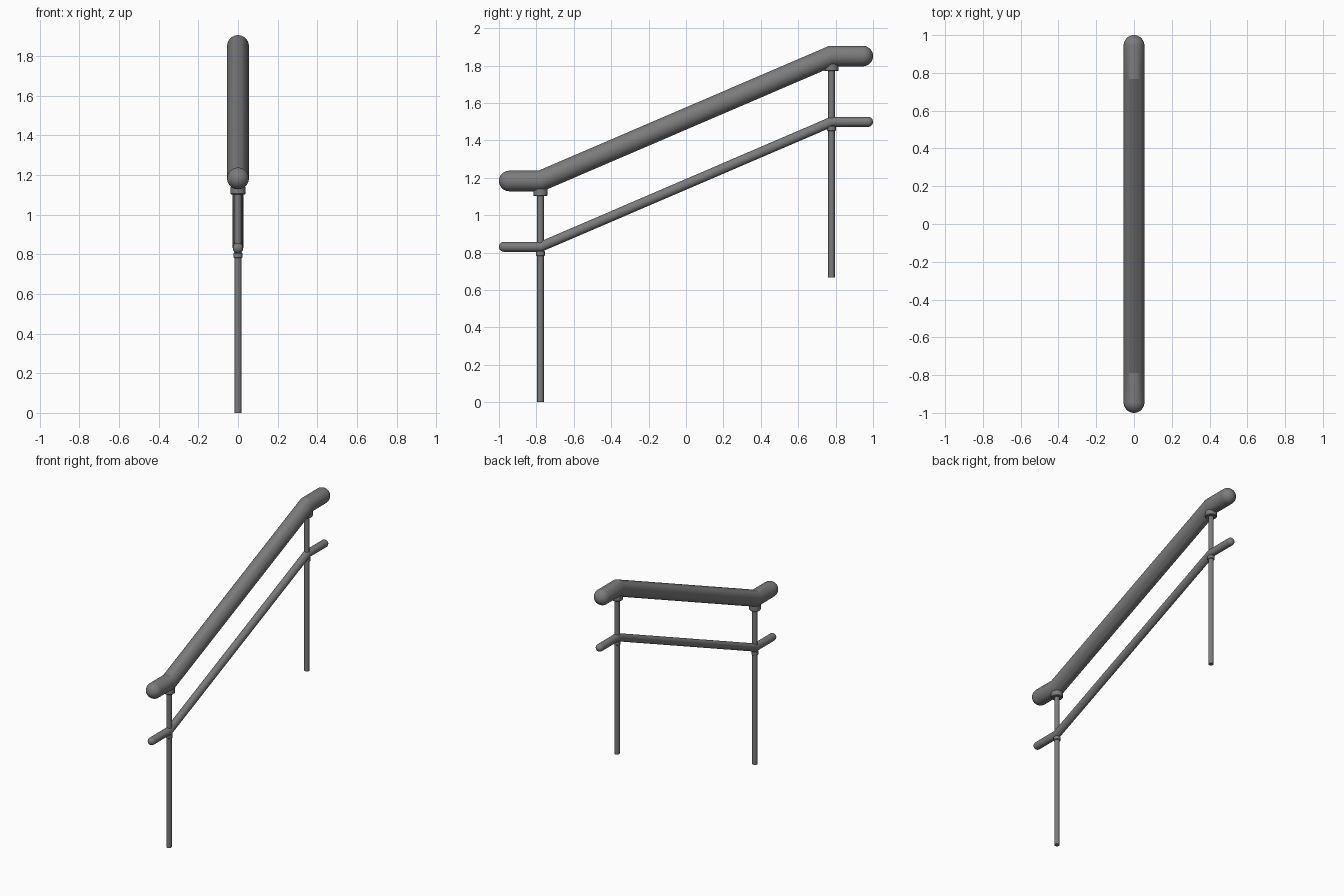
import bpy, bmesh, math
from mathutils import Vector

if "Cube" in bpy.data.objects:
    bpy.data.objects.remove(bpy.data.objects["Cube"])

BEND = 0.778      # y of the posts and rail bends
RISE = 0.668      # height gained between the posts
SIDES = 32

# Dark grey metal shared by every part
metal = bpy.data.materials.new("dark_metal")
metal.diffuse_color = (0.2, 0.2, 0.2, 1)
metal.use_nodes = True
metal.node_tree.nodes["Principled BSDF"].inputs["Base Color"].default_value = metal.diffuse_color


def finish(name, bm):
    bmesh.ops.recalc_face_normals(bm, faces=bm.faces)
    mesh = bpy.data.meshes.new(name)
    bm.to_mesh(mesh)
    bm.free()
    mesh.materials.append(metal)
    obj = bpy.data.objects.new(name, mesh)
    bpy.context.collection.objects.link(obj)
    bpy.ops.object.select_all(action='DESELECT')
    bpy.context.view_layer.objects.active = obj
    obj.select_set(True)
    bpy.ops.object.shade_smooth_by_angle(angle=math.radians(20))
    return obj


def skin(name, rings):
    """Join rings (centre, axis_u, axis_v) into a closed tube."""
    bm = bmesh.new()
    loops = []
    for c, u, v in rings:
        loops.append([bm.verts.new(c + u * math.cos(a) + v * math.sin(a))
                      for a in (2 * math.pi * i / SIDES for i in range(SIDES))])
    for a, b in zip(loops, loops[1:]):
        for i in range(SIDES):
            j = (i + 1) % SIDES
            bm.faces.new((a[i], a[j], b[j], b[i]))
    bm.faces.new(loops[0])
    bm.faces.new(loops[-1])
    return finish(name, bm)


def rail(name, z, r):
    """Mitred round rail with level, round-nosed ends."""
    half = math.atan2(RISE, 2 * BEND) / 2
    mitre = Vector((0, -math.sin(half), math.cos(half))) * (r / math.cos(half))
    X, Z = Vector((r, 0, 0)), Vector((0, 0, r))
    nose = [math.radians(a) for a in (3, 12, 24, 36, 48, 60, 72, 82, 90)]
    start = [(Vector((0, -1 + r - r * math.cos(t), z)), X * math.sin(t), Z * math.sin(t))
             for t in nose]
    bends = [(Vector((0, -BEND, z)), X, mitre),
             (Vector((0, BEND, z + RISE)), X, mitre)]
    end = [(Vector((0, -c.y, z + RISE)), u, v) for c, u, v in reversed(start)]
    skin(name, start + bends + end)


def turned(name, y, profile):
    """Vertical round part from (radius, z) pairs."""
    skin(name, [(Vector((0, y, z)), Vector((r, 0, 0)), Vector((0, r, 0)))
                for r, z in profile])


# Rails
rail("handrail", 1.183, 0.055)
rail("lower_rail", 0.831, 0.0265)

# Posts with their collars under each rail
for side, y, z in (("bottom", -BEND, 0), ("top", BEND, RISE)):
    turned(side + "_post", y, [(0.0175, z), (0.0175, z + 1.16)])
    turned(side + "_handrail_collar", y,
           [(0.034, z + 1.102), (0.038, z + 1.106), (0.038, z + 1.14)])
    turned(side + "_lower_rail_collar", y,
           [(0.020, z + 0.782), (0.023, z + 0.785), (0.023, z + 0.805), (0.020, z + 0.808)])
